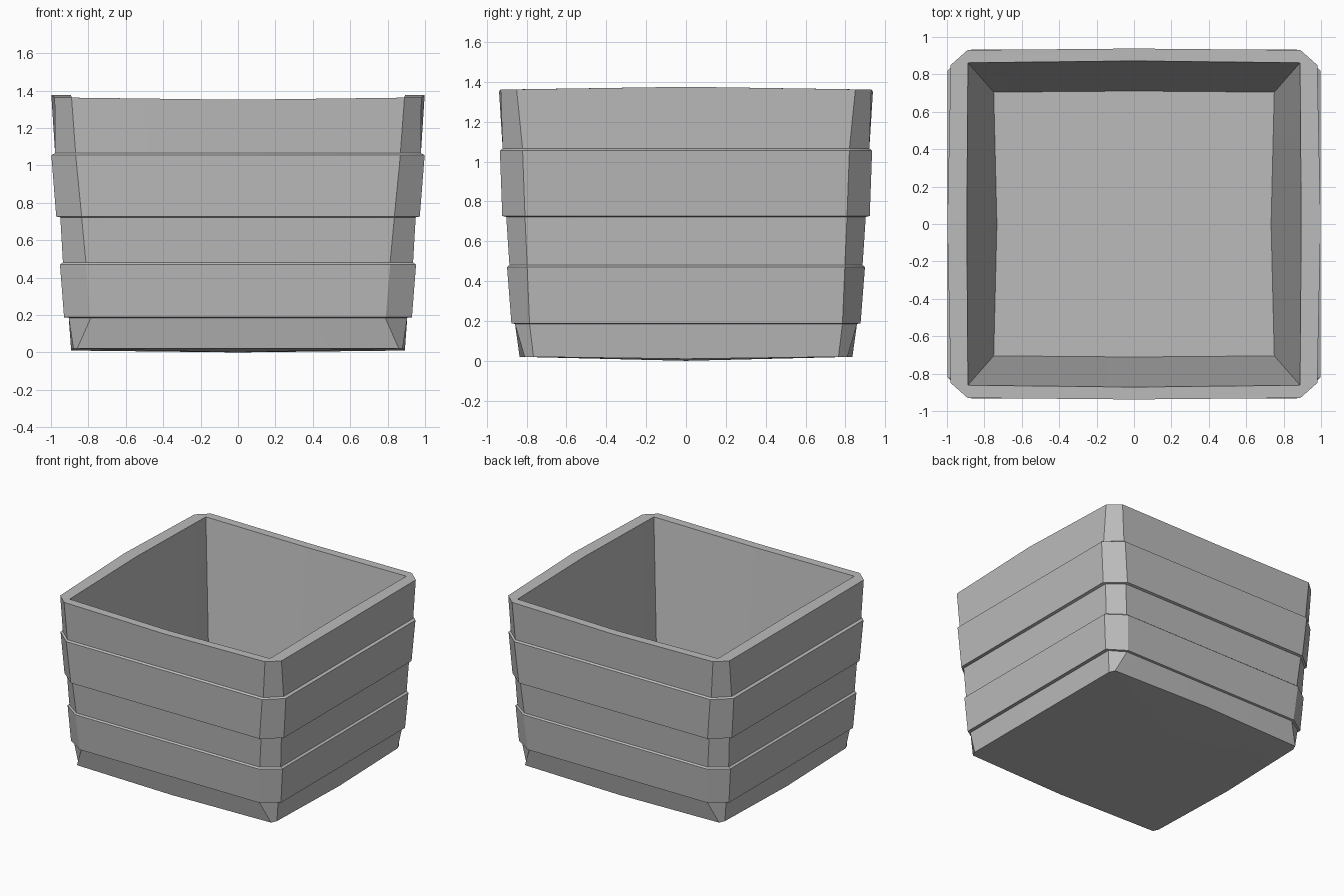
import bpy
import bmesh

cube = bpy.data.objects.get("Cube")
if cube:
    bpy.data.objects.remove(cube, do_unlink=True)

# Plain grey, the only colour
grey = bpy.data.materials.new("grey")
grey.use_nodes = True
colour = (0.5, 0.5, 0.5, 1)
grey.diffuse_color = colour
grey.node_tree.nodes["Principled BSDF"].inputs["Base Color"].default_value = colour

bm = bmesh.new()


def ring(z, hx, hy, cx, cy, bx=0.0, by=0.0, zx=0.0, zy=0.0):
    """Cut-corner rectangle; side middles bulge by bx, by and rise by zx, zy."""
    pts = [(hx + bx, 0, z + zx), (hx, cy, z), (cx, hy, z),
           (0, hy + by, z + zy), (-cx, hy, z), (-hx, cy, z),
           (-hx - bx, 0, z + zx), (-hx, -cy, z), (-cx, -hy, z),
           (0, -hy - by, z + zy), (cx, -hy, z), (hx, -cy, z)]
    return [bm.verts.new(p) for p in pts]


def inner_ring(z, hx, hy, bx, by, zx=0.0, zy=0.0):
    """Sharp-cornered rectangle with the same side middles."""
    pts = [(hx + bx, 0, z + zx), (hx, hy, z), (0, hy + by, z + zy), (-hx, hy, z),
           (-hx - bx, 0, z + zx), (-hx, -hy, z), (0, -hy - by, z + zy), (hx, -hy, z)]
    return [bm.verts.new(p) for p in pts]


def bridge(a, b):
    n = len(a)
    for i in range(n):
        j = (i + 1) % n
        bm.faces.new((a[i], a[j], b[j], b[i]))


def fan(loop, z):
    centre = bm.verts.new((0, 0, z))
    for i, v in enumerate(loop):
        bm.faces.new((v, loop[(i + 1) % len(loop)], centre))


# Outer wall with two raised bands
outer = [
    ring(0.02, 0.88, 0.81, 0.86, 0.765, 0.012, 0.025, -0.01, 0),
    ring(0.185, 0.905, 0.858, 0.787, 0.785),
    ring(0.188, 0.93, 0.876, 0.79, 0.785),
    ring(0.47, 0.952, 0.898, 0.813, 0.797),
    ring(0.48, 0.936, 0.886, 0.813, 0.797),
    ring(0.722, 0.95, 0.902, 0.836, 0.808),
    ring(0.727, 0.972, 0.922, 0.836, 0.808),
    ring(1.055, 0.998, 0.934, 0.868, 0.82),
    ring(1.065, 0.978, 0.92, 0.868, 0.82),
    ring(1.362, 0.98, 0.93, 0.89, 0.85, 0.018, 0.008, 0.013, -0.011),
]
for lower, upper in zip(outer, outer[1:]):
    bridge(lower, upper)
fan(outer[0], 0)

# Rim and hollow inside
mouth = inner_ring(1.362, 0.888, 0.862, 0.006, 0.01, 0.013, -0.011)
floor = inner_ring(0.15, 0.75, 0.705, -0.017, 0.006)
top = outer[-1]
for k in range(4):
    a, b, c = top[3 * k], top[3 * k + 1], top[3 * k + 2]
    d = top[(3 * k + 3) % 12]
    m, corner, n = mouth[2 * k], mouth[2 * k + 1], mouth[(2 * k + 2) % 8]
    bm.faces.new((a, b, corner, m))
    bm.faces.new((b, c, corner))
    bm.faces.new((c, d, n, corner))
bridge(mouth, floor)
fan(floor, 0.15)

bmesh.ops.recalc_face_normals(bm, faces=bm.faces)
mesh = bpy.data.meshes.new("planter_box")
bm.to_mesh(mesh)
bm.free()
mesh.materials.append(grey)
planter = bpy.data.objects.new("planter_box", mesh)
bpy.context.collection.objects.link(planter)
bpy.context.view_layer.objects.active = planter
planter.select_set(True)
bpy.ops.object.shade_smooth_by_angle(angle=0.5)
